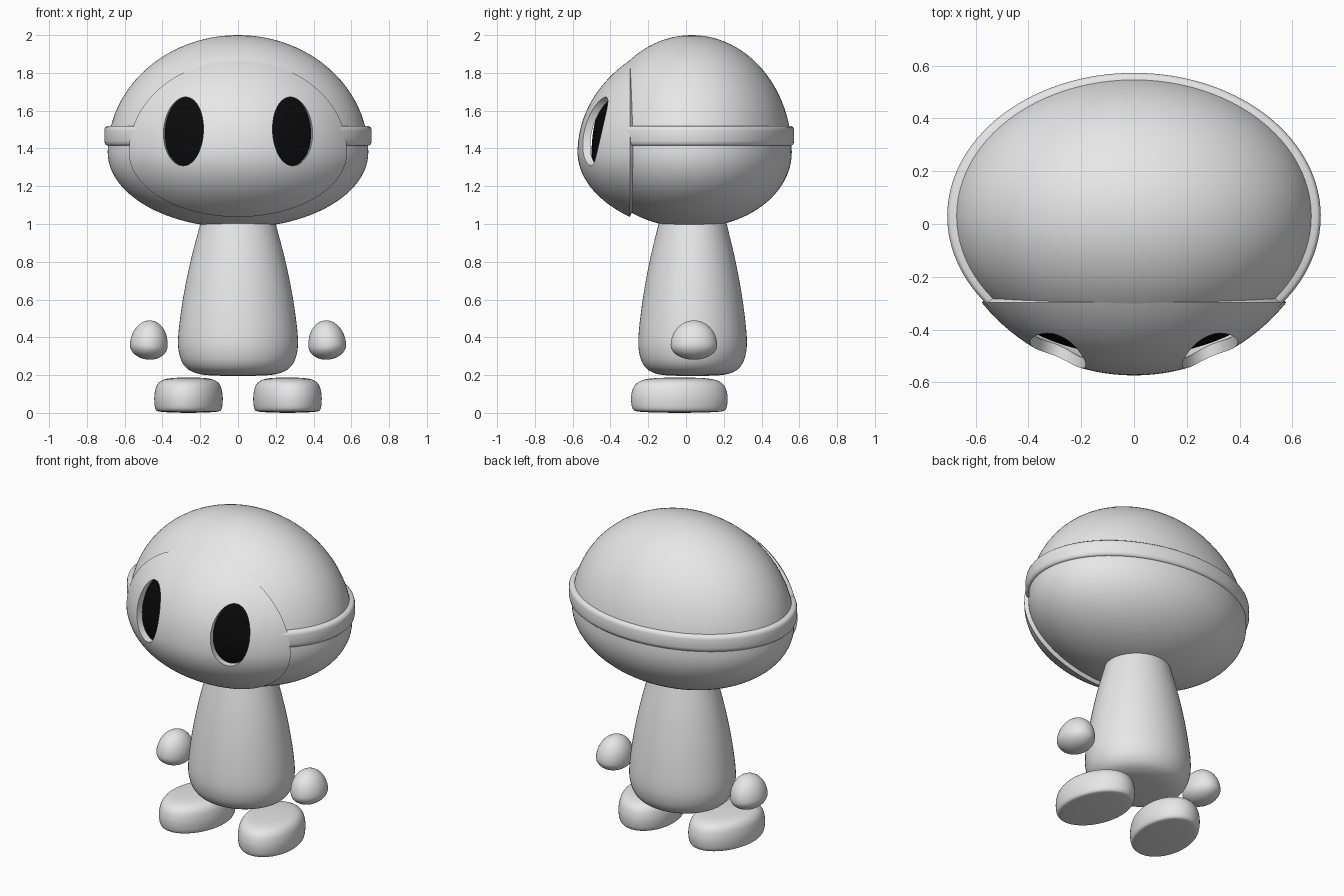
import bpy, bmesh, math
from mathutils import Matrix, Vector

cube = bpy.data.objects.get("Cube")
if cube:
    bpy.data.objects.remove(cube, do_unlink=True)


def material(name, value):
    m = bpy.data.materials.new(name)
    m.use_nodes = True
    colour = (value, value, value, 1)
    m.diffuse_color = colour
    m.node_tree.nodes["Principled BSDF"].inputs["Base Color"].default_value = colour
    return m


GREY = material("light grey", 0.8)
BLACK = material("black", 0.003)


def finish(name, bm, mats=(GREY,)):
    bmesh.ops.recalc_face_normals(bm, faces=bm.faces)
    mesh = bpy.data.meshes.new(name)
    bm.to_mesh(mesh)
    bm.free()
    for m in mats:
        mesh.materials.append(m)
    obj = bpy.data.objects.new(name, mesh)
    bpy.context.collection.objects.link(obj)
    return obj


def activate(obj):
    bpy.ops.object.select_all(action='DESELECT')
    obj.select_set(True)
    bpy.context.view_layer.objects.active = obj


def smooth(obj, angle=40):
    activate(obj)
    bpy.ops.object.shade_smooth_by_angle(angle=math.radians(angle))


def egg(centre, rx, ry, up, down, segments=96, tilt=0):
    """Ellipsoid with different heights above and below its widest ring."""
    bm = bmesh.new()
    bmesh.ops.create_uvsphere(bm, u_segments=segments, v_segments=segments // 2, radius=1)
    for v in bm.verts:
        v.co = Vector((v.co.x * rx, v.co.y * ry, v.co.z * (up if v.co.z > 0 else down)))
    bm.transform(Matrix.Translation(centre) @ Matrix.Rotation(tilt, 4, 'Y'))
    return bm


def spline(points, steps=5):
    """Smooth curve through the profile points."""
    pts = [Vector(p) for p in points]
    pts = [pts[0]] + pts + [pts[-1]]
    out = []
    for a, b, c, d in zip(pts, pts[1:], pts[2:], pts[3:]):
        for i in range(steps):
            t = i / steps
            out.append(b + (c - a) * (t / 2) + (2 * a - 5 * b + 4 * c - d) * (t * t / 2)
                       + (3 * b - a - 3 * c + d) * (t ** 3 / 2))
    return out + [pts[-1]]


def lathe(name, profile, centre, rx, ry, turn=0, segments=64):
    """Oval solid of revolution from (radius, height) points."""
    bm = bmesh.new()
    rings = []
    for r, z in spline(profile):
        r = max(r, 0.001)
        rings.append([bm.verts.new((rx * r * math.cos(math.tau * i / segments),
                                    ry * r * math.sin(math.tau * i / segments), z))
                      for i in range(segments)])
    for low, high in zip(rings, rings[1:]):
        for i in range(segments):
            j = (i + 1) % segments
            bm.faces.new((low[i], low[j], high[j], high[i]))
    bm.faces.new(rings[0])
    bm.faces.new(rings[-1])
    bm.transform(Matrix.Translation(centre) @ Matrix.Rotation(turn, 4, 'Z'))
    obj = finish(name, bm)
    smooth(obj, 50)
    return obj


# Head, dark where it sits behind the face plate
bm = egg((0, 0.03, 1.38), 0.69, 0.53, 0.62, 0.40)
for f in bm.faces:
    f.material_index = int(f.calc_center_median().y < -0.335)
smooth(finish("head", bm, (GREY, BLACK)))

# Face plate: thick front cap with two eye holes
bm = egg((0, 0.17, 1.38), 0.742, 0.744, 0.625, 0.44, 128)
bmesh.ops.bisect_plane(bm, geom=bm.verts[:] + bm.edges[:] + bm.faces[:],
                       plane_co=(0, -0.297, 0), plane_no=(0, 1, 0), clear_outer=True)
face = finish("face_plate", bm)
shell = face.modifiers.new("thickness", 'SOLIDIFY')
shell.thickness = 0.04
shell.offset = -1
activate(face)
bpy.ops.object.modifier_apply(modifier=shell.name)

for side in (-1, 1):
    bm = bmesh.new()
    bmesh.ops.create_cone(bm, cap_ends=True, segments=64, radius1=1, radius2=1, depth=0.4)
    bm.transform(Matrix.Translation((side * 0.29, -0.5, 1.49))
                 @ Matrix.Rotation(side * math.radians(10), 4, 'Z')
                 @ Matrix.Diagonal((0.112, 1, 0.182, 1))
                 @ Matrix.Rotation(math.pi / 2, 4, 'X'))
    cutter = finish("eye_cutter", bm)
    cutter.hide_render = True
    hole = face.modifiers.new("eye_hole", 'BOOLEAN')
    hole.operation = 'DIFFERENCE'
    hole.solver = 'EXACT'
    hole.object = cutter
    activate(face)
    bpy.ops.object.modifier_apply(modifier=hole.name)
    bpy.data.objects.remove(cutter, do_unlink=True)
smooth(face)

# Strap around the sides and back of the head
section = [(-0.035, 1.415), (0.005, 1.415), (0.014, 1.423), (0.018, 1.44), (0.018, 1.495),
           (0.014, 1.51), (0.004, 1.518), (-0.035, 1.518)]
bm = bmesh.new()
steps = 96
loops = []
for i in range(steps + 1):
    a = math.radians(-40 + 260 * i / steps)
    loops.append([bm.verts.new(((0.69 + o) * math.cos(a), 0.03 + (0.525 + o) * math.sin(a), z))
                  for o, z in section])
for one, two in zip(loops, loops[1:]):
    for k in range(len(section)):
        n = (k + 1) % len(section)
        bm.faces.new((one[k], one[n], two[n], two[k]))
bm.faces.new(loops[0])
bm.faces.new(loops[-1])
smooth(finish("head_strap", bm), 50)

# Body
lathe("body", [(0, 0.196), (0.14, 0.198), (0.22, 0.21), (0.275, 0.24), (0.308, 0.30),
               (0.317, 0.40), (0.292, 0.6), (0.252, 0.8), (0.205, 0.98), (0.185, 1.05)],
      (0, 0.035, 0), 1, 0.905)

# Hands and feet
foot = [(0, 0), (0.5, 0.002), (0.85, 0.007), (0.96, 0.018), (1, 0.055), (0.995, 0.1),
        (0.93, 0.145), (0.78, 0.172), (0.5, 0.184), (0, 0.188)]
for side, label in ((1, "left"), (-1, "right")):
    smooth(finish(label + "_hand", egg((side * 0.473, 0.042, 0.357), 0.1, 0.123, 0.133, 0.075,
                                       48, side * math.radians(-6))), 60)
    lathe(label + "_foot", foot, (side * 0.262, -0.035, 0), 0.178, 0.257,
          side * math.radians(10))
